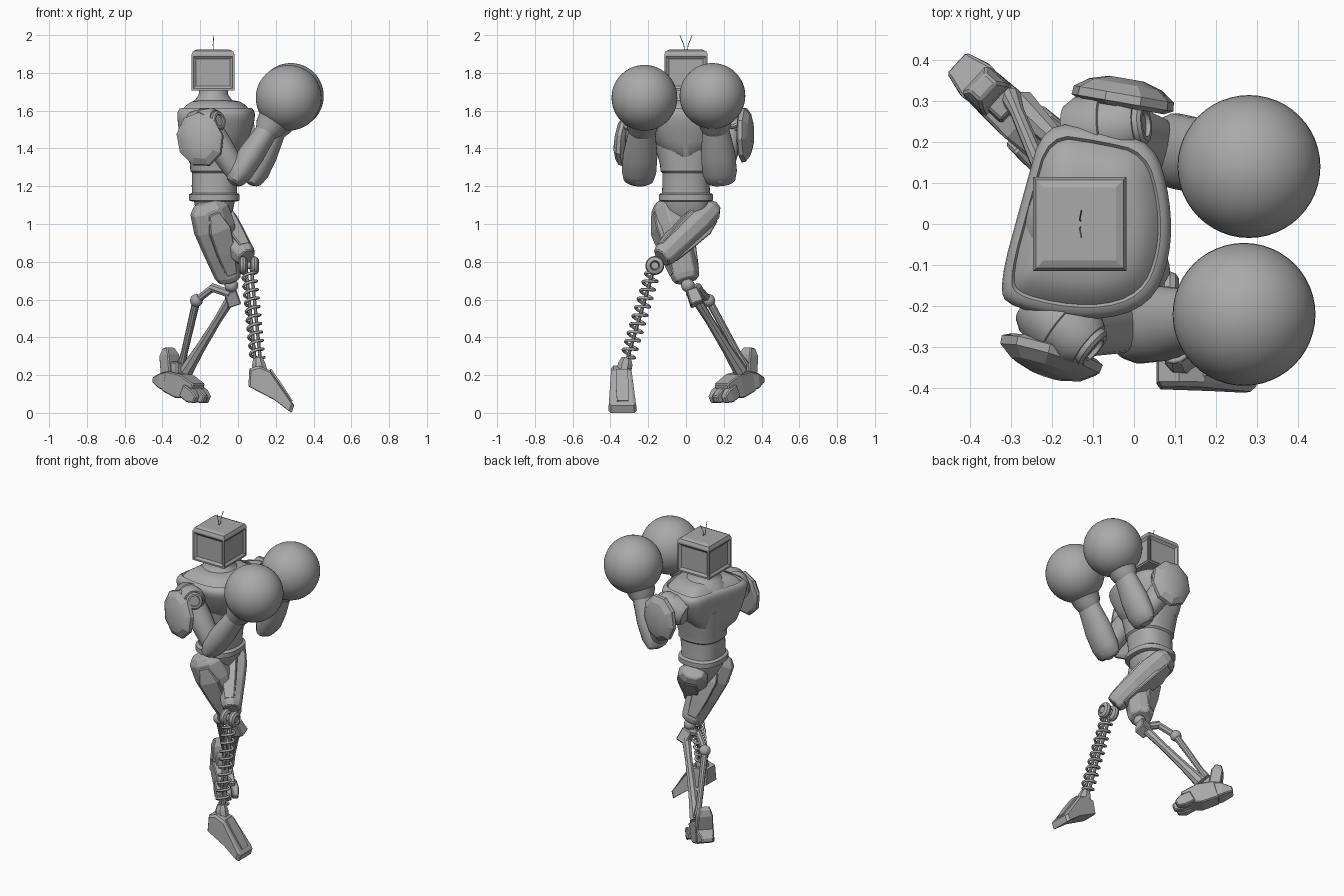
import bpy, bmesh, math
from mathutils import Vector as V

if "Cube" in bpy.data.objects:
    bpy.data.objects.remove(bpy.data.objects["Cube"])

grey = bpy.data.materials.new("plain grey")
grey.use_nodes = True
grey.diffuse_color = (0.4, 0.4, 0.4, 1)
grey.node_tree.nodes["Principled BSDF"].inputs["Base Color"].default_value = (0.4, 0.4, 0.4, 1)


def finish(name, bm, smooth=35, bevel=0):
    bmesh.ops.recalc_face_normals(bm, faces=bm.faces)
    me = bpy.data.meshes.new(name)
    bm.to_mesh(me)
    bm.free()
    ob = bpy.data.objects.new(name, me)
    bpy.context.collection.objects.link(ob)
    me.materials.append(grey)
    if bevel:
        mod = ob.modifiers.new("Bevel", "BEVEL")
        mod.width, mod.segments = bevel, 1
    if smooth:
        bpy.ops.object.select_all(action="DESELECT")
        ob.select_set(True)
        bpy.context.view_layer.objects.active = ob
        bpy.ops.object.shade_smooth_by_angle(angle=math.radians(smooth))


def loft(name, rings, smooth=35, bevel=0):
    """Skin a stack of equal rings of points and cap both ends."""
    bm = bmesh.new()
    loops = [[bm.verts.new(p) for p in r] for r in rings]
    n = len(loops[0])
    for a, b in zip(loops, loops[1:]):
        for i in range(n):
            bm.faces.new((a[i], a[(i + 1) % n], b[(i + 1) % n], b[i]))
    bm.faces.new(loops[0])
    bm.faces.new(loops[-1])
    finish(name, bm, smooth, bevel)


def limb(name, a, b, stations, ref=(0, 1, 0), n=20, smooth=35, bevel=0):
    """Tapered part from a to b; stations are (fraction, half width along ref, half depth)."""
    a, b = V(a), V(b)
    d = (b - a).normalized()
    w = (V(ref) - d * d.dot(V(ref))).normalized()
    h = d.cross(w)
    k = 1 / math.cos(math.pi / n) if n < 10 else 1
    rings = []
    for t, rw, rh in stations:
        rings.append([a.lerp(b, t) + k * (w * rw * math.cos(q) + h * rh * math.sin(q))
                      for q in [2 * math.pi * (i + 0.5) / n for i in range(n)]])
    loft(name, rings, smooth, bevel)


def rod(name, a, b, r, n=12):
    limb(name, a, b, [(0, r, r), (1, r, r)], (0, 1, 0), n)


def ball(name, c, r, seg=48):
    bm = bmesh.new()
    bmesh.ops.create_uvsphere(bm, u_segments=seg, v_segments=seg // 2, radius=r)
    bmesh.ops.translate(bm, vec=c, verts=bm.verts)
    finish(name, bm, 60)


def tube(name, pts, r):
    cu = bpy.data.curves.new(name, "CURVE")
    cu.dimensions, cu.bevel_depth, cu.bevel_resolution = "3D", r, 1
    sp = cu.splines.new("POLY")
    sp.points.add(len(pts) - 1)
    for p, q in zip(sp.points, pts):
        p.co = (*q, 1)
    ob = bpy.data.objects.new(name, cu)
    bpy.context.collection.objects.link(ob)
    cu.materials.append(grey)


def oval(c, rx, ry, z, p=0.8, n=40):
    ring = []
    for i in range(n):
        q = 2 * math.pi * i / n
        cx, cy = math.cos(q), math.sin(q)
        ring.append(V((c + rx * math.copysign(abs(cx) ** p, cx), ry * math.copysign(abs(cy) ** p, cy), z)))
    return ring


# Head: boxy monitor with chamfered panels on its sides
bm = bmesh.new()
bmesh.ops.create_cube(bm, size=1)
for v in bm.verts:
    v.co = V((v.co.x * 0.228 - 0.132, v.co.y * 0.23, v.co.z * 0.215 + 1.815))
bmesh.ops.bevel(bm, geom=[e for e in bm.edges if all(v.co.z > 1.9 for v in e.verts)],
                offset=0.026, segments=2, affect="EDGES", profile=0.5)
bm.normal_update()
sides = [f for f in bm.faces if abs(f.normal.z) < 0.1 and f.calc_area() > 0.02]
bmesh.ops.inset_individual(bm, faces=sides, thickness=0.014, depth=0)
bmesh.ops.inset_individual(bm, faces=sides, thickness=0.02, depth=-0.011)
finish("head", bm, 15)
for s in (1, -1):
    tube("antenna", [(-0.13, 0.006 * s, 1.91), (-0.132, 0.012 * s, 1.95), (-0.128, 0.032 * s, 1.998)], 0.002)
loft("neck", [oval(-0.13, r, r, z, 1) for z, r in
              ((1.56, 0.15), (1.635, 0.125), (1.66, 0.095), (1.685, 0.078), (1.73, 0.075))])

# Chest: one skewed outline, smoothed and scaled about a pivot through the height
outline = [(-0.22, 0.25), (-0.08, 0.23), (0.05, 0.2), (0.09, 0.06), (0.09, -0.08),
           (0.04, -0.2), (-0.1, -0.24), (-0.305, -0.205), (-0.33, -0.15), (-0.27, 0.07)]
for _ in range(2):
    outline = [tuple(V(p).lerp(V(q), t)) for p, q in zip(outline, outline[1:] + outline[:1]) for t in (0.25, 0.75)]


def chest_ring(z, s, pivot=-0.12, sy=1, dip=0):
    return [V((pivot + (x - pivot) * s, y * s * sy, z - dip * (1 - abs(y) * 4))) for x, y in outline]


loft("chest", [chest_ring(*r) for r in (
    (1.385, 0.62, -0.2, 0.9, 0.06), (1.4, 0.74, -0.2, 0.86, 0.06), (1.45, 0.86, -0.2, 0.9, 0.02),
    (1.5, 0.94, -0.2, 0.93), (1.55, 0.99, -0.15, 0.97), (1.58, 1), (1.595, 0.985), (1.61, 0.94), (1.615, 0.88),
    (1.607, 0.85), (1.63, 0.76), (1.648, 0.62), (1.655, 0.45))], 45)
loft("abdomen", [oval(c, rx, ry, z) for z, c, rx, ry in (
    (1.13, -0.125, 0.118, 0.13), (1.2, -0.125, 0.12, 0.125), (1.27, -0.12, 0.123, 0.125),
    (1.28, -0.12, 0.132, 0.135), (1.31, -0.12, 0.134, 0.137), (1.4, -0.12, 0.145, 0.16),
    (1.48, -0.12, 0.15, 0.17))])
loft("belt", [oval(-0.125, 0.12 + r, 0.13 + r, z) for z, r in
              ((1.12, 0.0), (1.125, 0.014), (1.155, 0.014), (1.165, 0.0))])
loft("pelvis", [oval(-0.125, rx, ry, z) for z, rx, ry in
                ((0.97, 0.035, 0.035), (1.02, 0.07, 0.07), (1.08, 0.1, 0.125), (1.13, 0.11, 0.125))])

# Arms: shoulder, hub direction, elbow, glove, pauldron centre, normal and long axis
arms = [("right", (-0.17, -0.245, 1.53), (0.75, -0.62, 0.2), (0.0, -0.25, 1.26), (0.268, -0.22, 1.668),
         (-0.195, -0.3, 1.445), (-0.28, -0.95, 0.1), (-0.4, 0, 1)),
        ("left", (-0.065, 0.235, 1.53), (0.95, 0.1, 0.3), (0.09, 0.18, 1.26), (0.28, 0.14, 1.678),
         (-0.03, 0.285, 1.475), (0.17, 0.98, 0.0), (0, 0, 1))]
for side, sh, out, el, gl, pc, pn, pl in arms:
    sh, el, gl, pc, pn, out = V(sh), V(el), V(gl), V(pc), V(pn).normalized(), V(out).normalized()
    limb(side + "_shoulder_barrel", sh - out * 0.1, sh + out * 0.08,
         [(0, 0.065, 0.065), (0.15, 0.082, 0.082), (0.55, 0.086, 0.086), (0.56, 0.079, 0.079),
          (0.85, 0.076, 0.076), (1, 0.06, 0.06)], (0, 0, 1), 28)
    limb(side + "_shoulder_hub", sh + out * 0.05, sh + out * 0.1,
         [(0, 0.055, 0.055), (0.85, 0.052, 0.052), (1, 0.044, 0.044), (1, 0.032, 0.032), (0.8, 0.03, 0.03)],
         (0, 0, 1), 24)
    limb(side + "_pauldron", pc, pc + pn * 0.07,
         [(0, 0.122, 0.1), (0.15, 0.14, 0.12), (0.45, 0.137, 0.118), (0.8, 0.106, 0.085), (1, 0.06, 0.04)],
         pl, 9, 20)
    limb(side + "_upper_arm", sh, el, [(0, 0.07, 0.07), (0.4, 0.075, 0.07), (0.85, 0.065, 0.06), (1.05, 0.05, 0.05)])
    ball(side + "_elbow", el, 0.06, 24)
    wrist = el.lerp(gl, 0.62)
    limb(side + "_forearm", el - (wrist - el).normalized() * 0.05, wrist,
         [(0, 0.06, 0.035), (0.04, 0.078, 0.05), (0.2, 0.092, 0.068), (0.5, 0.092, 0.07), (1, 0.068, 0.056)])
    limb(side + "_glove_cuff", wrist - (gl - wrist) * 0.2, gl,
         [(0, 0.068, 0.06), (0.15, 0.082, 0.078), (0.4, 0.09, 0.09), (0.6, 0.115, 0.115)])
    ball(side + "_glove", gl, 0.174)

# Thighs: faceted shells with raised side plates
hips = [("right", (-0.16, -0.115, 1.1), (-0.045, 0.005, 0.7), (0.8, 0.3, 0), 1.0),
        ("left", (-0.145, 0.135, 1.085), (0.045, -0.13, 0.82), (1, 0.3, 0), 0.85)]
for side, a, b, ref, k in hips:
    a, b = V(a), V(b)
    limb(side + "_thigh", a, b,
         [(-0.04, 0.07 * k, 0.045 * k), (0.05, 0.1 * k, 0.072 * k), (0.3, 0.107 * k, 0.085 * k),
          (0.6, 0.09 * k, 0.08 * k), (0.93, 0.068 * k, 0.073 * k), (1, 0.055 * k, 0.062 * k)], ref, 8, 0, 0.006)
    n = (b - a).normalized().cross(V(ref)).normalized()
    for s in (1, -1):
        off = n * 0.03 * k * s
        limb(side + "_thigh_plate", a + off, b + off,
             [(0.08, 0.03, 0.05 * k), (0.3, 0.06 * k, 0.07 * k), (0.6, 0.05 * k, 0.06 * k), (0.9, 0.03, 0.045 * k)],
             ref, 4, 0, 0.005)
    ball(side + "_hip", a.lerp(V((-0.12, 0, 1.07)), 0.5), 0.065, 24)

# Left lower leg: knee wheels, coil spring over twin rods
knee, ankle = V((0.055, -0.165, 0.78)), V((0.105, -0.315, 0.27))
for x in (0.005, 0.066):
    p = V((x, knee.y, knee.z))
    limb("left_knee_wheel", p, p + V((0.044, 0, 0)),
         [(0.6, 0.02, 0.02), (0, 0.026, 0.026), (0, 0.032, 0.032), (0.2, 0.045, 0.045), (0.5, 0.05, 0.05),
          (0.8, 0.045, 0.045), (1, 0.032, 0.032), (1, 0.026, 0.026), (0.4, 0.02, 0.02)], n=24)
rod("left_knee_axle", (0.01, knee.y, knee.z), (0.105, knee.y, knee.z), 0.02)
d = (ankle - knee).normalized()
u = d.cross(V((0, 1, 0))).normalized()
w = d.cross(u)
turns, steps = 10, 16
tube("spring", [knee.lerp(ankle, 0.08 + 0.88 * i / (turns * steps))
                + 0.036 * (u * math.cos(math.tau * i / steps) + w * math.sin(math.tau * i / steps))
                for i in range(turns * steps + 1)], 0.008)
for s in (1, -1):
    rod("spring_rod", knee + u * 0.014 * s, ankle + u * 0.014 * s, 0.009, 8)
limb("left_ankle", ankle + V((0, 0, 0.02)), (0.12, -0.335, 0.19),
     [(0, 0.025, 0.025), (0.3, 0.038, 0.034), (1, 0.038, 0.045)], n=8, smooth=0)

# Left foot: sloping wedge, narrower on top, tipped on its toe
side_shape = [(0.06, 0.235), (0.11, 0.25), (0.17, 0.225), (0.298, 0.04), (0.283, 0.0), (0.19, 0.07), (0.055, 0.14)]


def foot_slice(y, k, lean):
    return [V((0.15 + (x - 0.15) * k, y - (z - 0.1) * lean, 0.125 + (z - 0.125) * k)) for x, z in side_shape]


loft("left_foot", [foot_slice(*s) for s in
                   ((-0.405, 0.9, -0.06), (-0.392, 1, -0.06), (-0.285, 1, 0.12), (-0.272, 0.9, 0.12))], 0)
limb("left_foot_ridge", (0.165, -0.34, 0.225), (0.28, -0.335, 0.06),
     [(0, 0.03, 0.014), (0.5, 0.034, 0.014), (1, 0.03, 0.01)], n=4, smooth=0)

# Right lower leg: ball knee, bracket, two thin shin rods
ball("right_knee", (-0.035, 0.01, 0.675), 0.036, 24)
limb("right_knee_block", (-0.045, 0.03, 0.65), (-0.02, 0.06, 0.575),
     [(0, 0.03, 0.034), (1, 0.036, 0.036)], n=4, smooth=0, bevel=0.006)
knob = V((-0.22, 0.12, 0.595))
rod("right_knee_arm", (-0.04, 0.02, 0.63), (-0.14, 0.065, 0.665), 0.022, 8)
rod("right_knee_arm_end", (-0.13, 0.06, 0.665), knob, 0.019, 8)
ball("right_shin_knob", knob, 0.034, 20)
limb("right_shin", (-0.035, 0.05, 0.61), (-0.275, 0.29, 0.22),
     [(0, 0.026, 0.026), (0.3, 0.021, 0.021), (0.7, 0.026, 0.026), (1, 0.036, 0.036)], n=8, smooth=0)
limb("right_shin_strut", knob, (-0.3, 0.31, 0.25), [(0, 0.021, 0.021), (0.8, 0.018, 0.018), (1, 0.026, 0.026)], n=10)

# Right foot: heel block, instep, ankle guards and separate toes
fwd, across, up = V((0.735, -0.678, 0)), V((0.678, 0.735, 0)), V((0, 0, 1))
mid = V((-0.31, 0.28, 0.17))


def foot_part(name, f0, z0, f1, z1, st, off=0):
    limb(name, mid + fwd * f0 + up * z0 + across * off, mid + fwd * f1 + up * z1 + across * off,
         st, across, 4, 0, 0.006)


foot_part("right_instep", -0.07, 0.0, 0.13, -0.055, [(0, 0.05, 0.055), (0.5, 0.055, 0.065), (1, 0.05, 0.04)])
foot_part("right_heel", -0.165, 0.005, -0.04, -0.005, [(0, 0.035, 0.015), (0.5, 0.052, 0.04), (1, 0.045, 0.055)])
foot_part("right_ankle_post", -0.03, -0.01, -0.02, 0.1, [(0, 0.04, 0.05), (1, 0.03, 0.03)])
foot_part("right_heel_spur", -0.06, 0.04, -0.08, 0.175, [(0, 0.05, 0.035), (0.7, 0.045, 0.035), (1, 0.03, 0.018)])
for i in (-1, 0, 1):
    foot_part("right_toe", 0.07, -0.05, 0.185 - 0.02 * abs(i), -0.1,
              [(0, 0.02, 0.035), (0.6, 0.024, 0.037), (1, 0.017, 0.02)], 0.046 * i)
